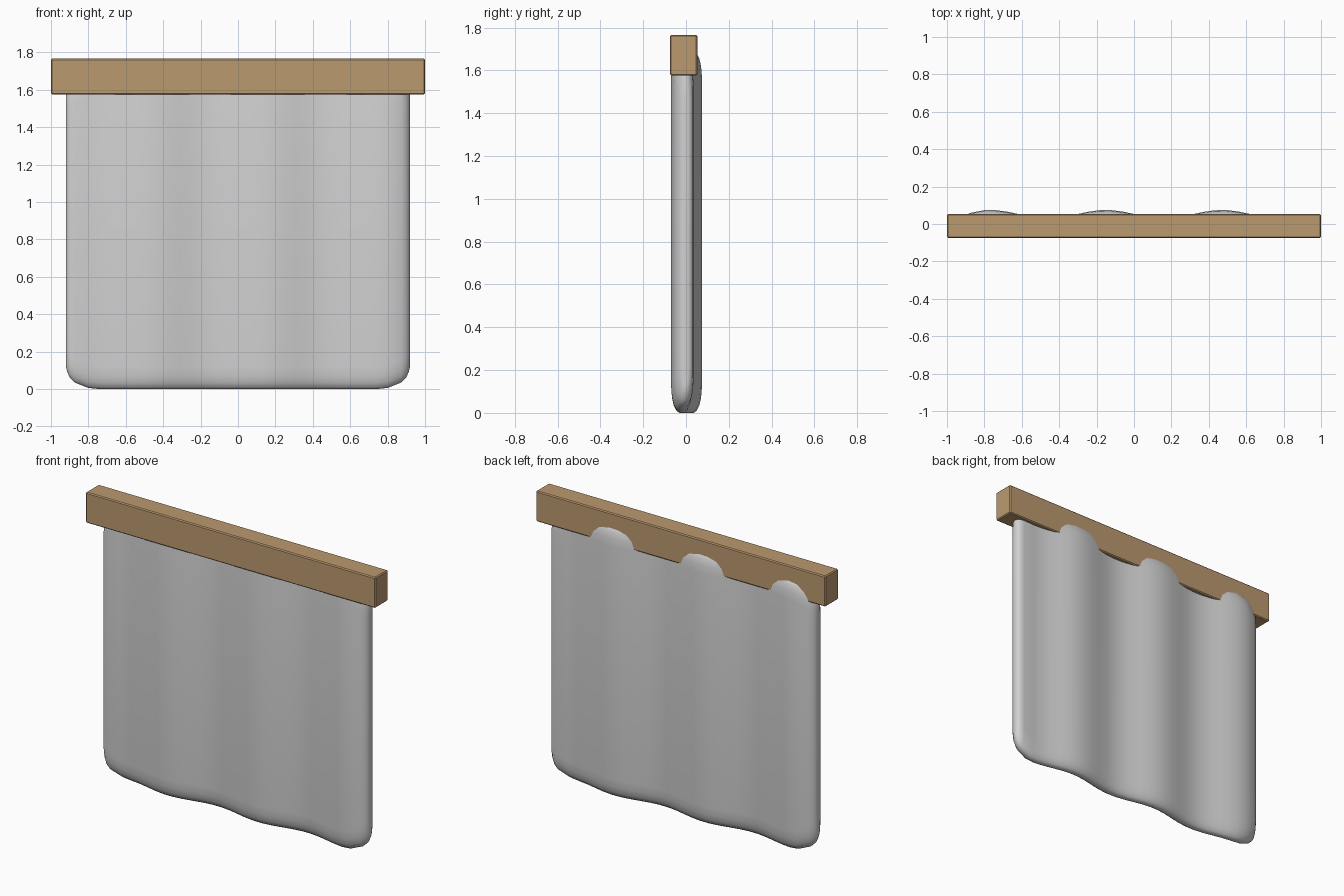
import bpy, bmesh, math

if "Cube" in bpy.data.objects:
    bpy.data.objects.remove(bpy.data.objects["Cube"])


def material(name, rgb):
    m = bpy.data.materials.new(name)
    m.diffuse_color = (*rgb, 1.0)
    m.use_nodes = True
    m.node_tree.nodes["Principled BSDF"].inputs["Base Color"].default_value = m.diffuse_color
    return m


def finish(bm, name, mat):
    bmesh.ops.recalc_face_normals(bm, faces=bm.faces)
    me = bpy.data.meshes.new(name)
    bm.to_mesh(me)
    bm.free()
    ob = bpy.data.objects.new(name, me)
    bpy.context.collection.objects.link(ob)
    me.materials.append(mat)
    return ob


wood = material("tan wood", (0.50, 0.32, 0.16))
cloth = material("light grey cloth", (0.64, 0.64, 0.64))

# Wooden hanging bar, slightly softened edges
bm = bmesh.new()
bmesh.ops.create_cube(bm, size=1.0)
for v in bm.verts:
    v.co.x *= 2.0
    v.co.y = v.co.y * 0.128 - 0.011
    v.co.z = v.co.z * 0.191 + 1.671
bmesh.ops.bevel(bm, geom=bm.edges[:], offset=0.006, segments=1, affect='EDGES')
finish(bm, "hanging_bar", wood)

# Wavy padded cloth: cross-sections lofted along x
TOP, HALF, AMP, PERIOD = 1.69, 0.05, 0.0225, 0.62
# rounded hem: (height above hem, share of half thickness)
HEM = [(0.0, 0.22), (0.01, 0.5), (0.035, 0.76), (0.07, 0.92), (0.12, 1.0)]
# rounded side: (x, share of thickness, lift of the corner)
SIDE = [(0.92, 0.25, 0.12), (0.914, 0.52, 0.095), (0.9, 0.76, 0.062),
        (0.875, 0.92, 0.036), (0.8, 1.0, 0.006)]


def wave(x):
    return 0.0025 + AMP * math.cos(2 * math.pi * (x + 0.15) / PERIOD)


stations = [(-x, t, l) for x, t, l in SIDE]
stations += [(-0.74 + 1.48 * i / 24, 1.0, 0.0) for i in range(25)]
stations += SIDE[::-1]

bm = bmesh.new()
rings = []
for x, thick, lift in stations:
    h, y = HALF * thick, wave(x)
    back = [(h * s, lift + dz) for dz, s in HEM]
    back += [(h * s, TOP - lift - dz) for dz, s in HEM[::-1]]
    loop = back + [(-dy, z) for dy, z in back[::-1]]
    rings.append([bm.verts.new((x, y + dy, z)) for dy, z in loop])
n = len(rings[0])
for a, b in zip(rings, rings[1:]):
    for i in range(n):
        j = (i + 1) % n
        bm.faces.new((a[i], a[j], b[j], b[i]))
bm.faces.new(rings[0])
bm.faces.new(rings[-1][::-1])
for f in bm.faces:
    f.smooth = True
finish(bm, "hanging_cloth", cloth)
